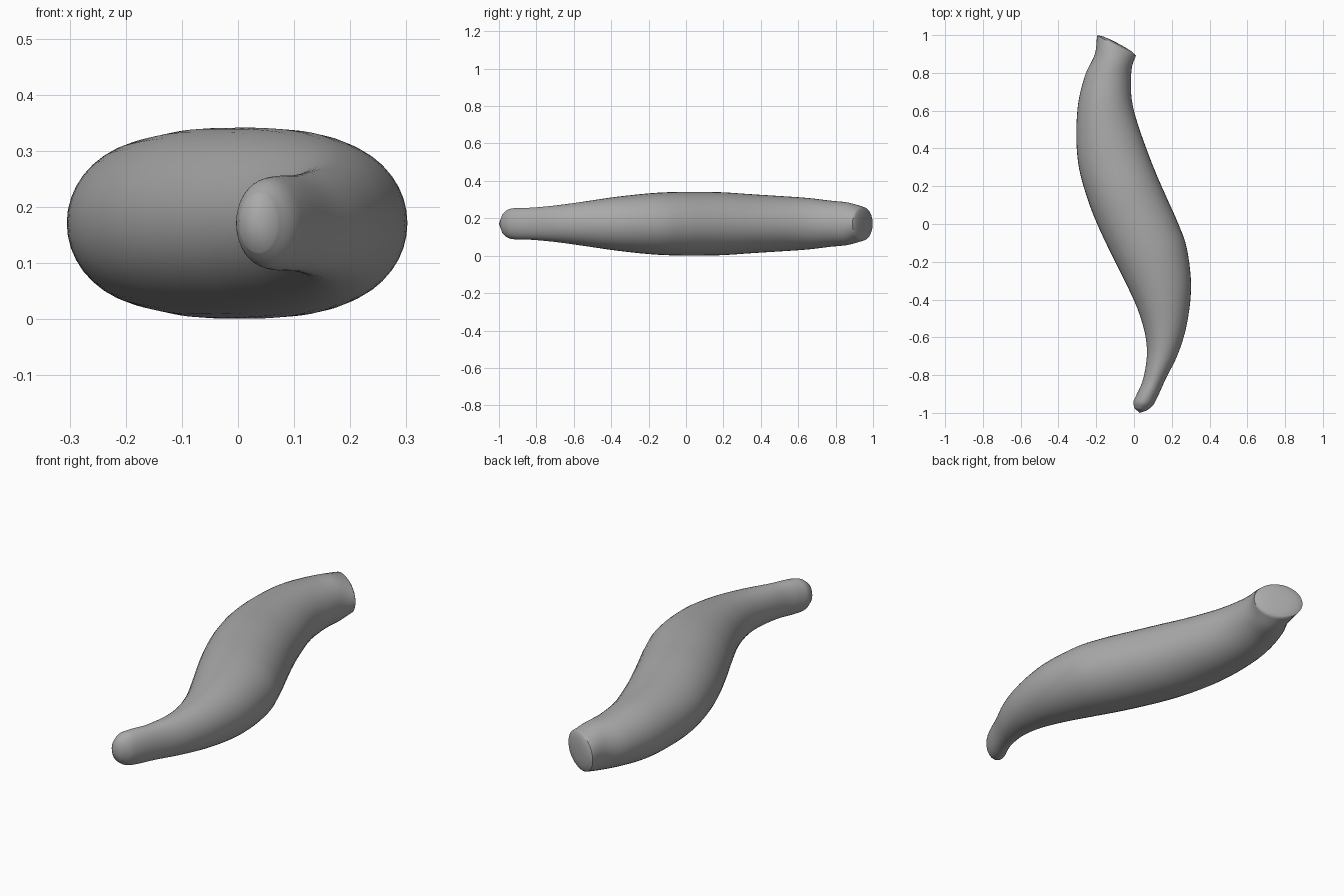
import bpy, bmesh, math
from mathutils import Vector

if "Cube" in bpy.data.objects:
    bpy.data.objects.remove(bpy.data.objects["Cube"])

MID_Z = 0.171
SIDES = 40
STEPS = 5

# Cross-sections from wide back end to narrow front: left x, y, right x, y, half height
SECTIONS = [
    (-.196, .998, .010, .890, .090),
    (-.207, .900, -.010, .835, .113),
    (-.258, .790, -.016, .760, .123),
    (-.296, .635, -.012, .660, .138),
    (-.305, .450, .012, .555, .148),
    (-.290, .290, .065, .400, .158),
    (-.245, .130, .120, .260, .168),
    (-.195, .000, .175, .135, .170),
    (-.120, -.160, .235, .000, .169),
    (-.050, -.300, .280, -.130, .161),
    (.015, -.440, .302, -.330, .142),
    (.058, -.580, .280, -.530, .117),
    (.068, -.700, .232, -.690, .098),
    (.047, -.825, .168, -.820, .086),
    (.015, -.900, .125, -.915, .084),
    (-.003, -.942, .100, -.960, .076),
    (.002, -.975, .070, -.986, .052),
]


def smooth_sections(rows):
    """Catmull-Rom interpolation between the cross-sections."""
    out = []
    for i in range(len(rows) - 1):
        a, b, c, d = (rows[max(0, min(len(rows) - 1, i + k))] for k in (-1, 0, 1, 2))
        for s in range(STEPS):
            t = s / STEPS
            out.append([0.5 * (2 * q + (r - p) * t + (2 * p - 5 * q + 4 * r - w) * t ** 2
                               + (3 * q - p - 3 * r + w) * t ** 3)
                        for p, q, r, w in zip(a, b, c, d)])
    return out + [list(rows[-1])]


bm = bmesh.new()


def add_ring(row, scale=1.0, shift=(0, 0)):
    lx, ly, rx, ry, h = row
    mid = Vector(((lx + rx) / 2 + shift[0], (ly + ry) / 2 + shift[1], MID_Z))
    half = Vector(((rx - lx) / 2, (ry - ly) / 2, 0)) * scale
    ring = []
    for k in range(SIDES):
        a = 2 * math.pi * k / SIDES
        ring.append(bm.verts.new(mid + half * math.cos(a)
                                 + Vector((0, 0, h * scale * math.sin(a)))))
    return ring


# Gently domed cut at the wide end, then the lofted body
rings = [add_ring(SECTIONS[0], s, (0.47 * d, 0.88 * d))
         for s, d in ((.35, .014), (.7, .011), (.92, .005))]
rings += [add_ring(r) for r in smooth_sections(SECTIONS)]
for a, b in zip(rings, rings[1:]):
    for k in range(SIDES):
        n = (k + 1) % SIDES
        bm.faces.new((a[k], a[n], b[n], b[k]))

# Close both ends with a fan around a tip point
for ring, tip in ((rings[0], (-.086, .957, MID_Z)), (rings[-1], (.030, -1.0, MID_Z))):
    v = bm.verts.new(tip)
    for k in range(SIDES):
        bm.faces.new((ring[k], ring[(k + 1) % SIDES], v))
bmesh.ops.recalc_face_normals(bm, faces=bm.faces)

mesh = bpy.data.meshes.new("curved_body")
bm.to_mesh(mesh)
bm.free()
body = bpy.data.objects.new("curved_body", mesh)
bpy.context.collection.objects.link(body)

grey = bpy.data.materials.new("plain_grey")
grey.diffuse_color = (0.4, 0.4, 0.4, 1)
grey.use_nodes = True
grey.node_tree.nodes["Principled BSDF"].inputs["Base Color"].default_value = grey.diffuse_color
mesh.materials.append(grey)

bpy.context.view_layer.objects.active = body
body.select_set(True)
bpy.ops.object.shade_smooth_by_angle(angle=math.radians(50))
